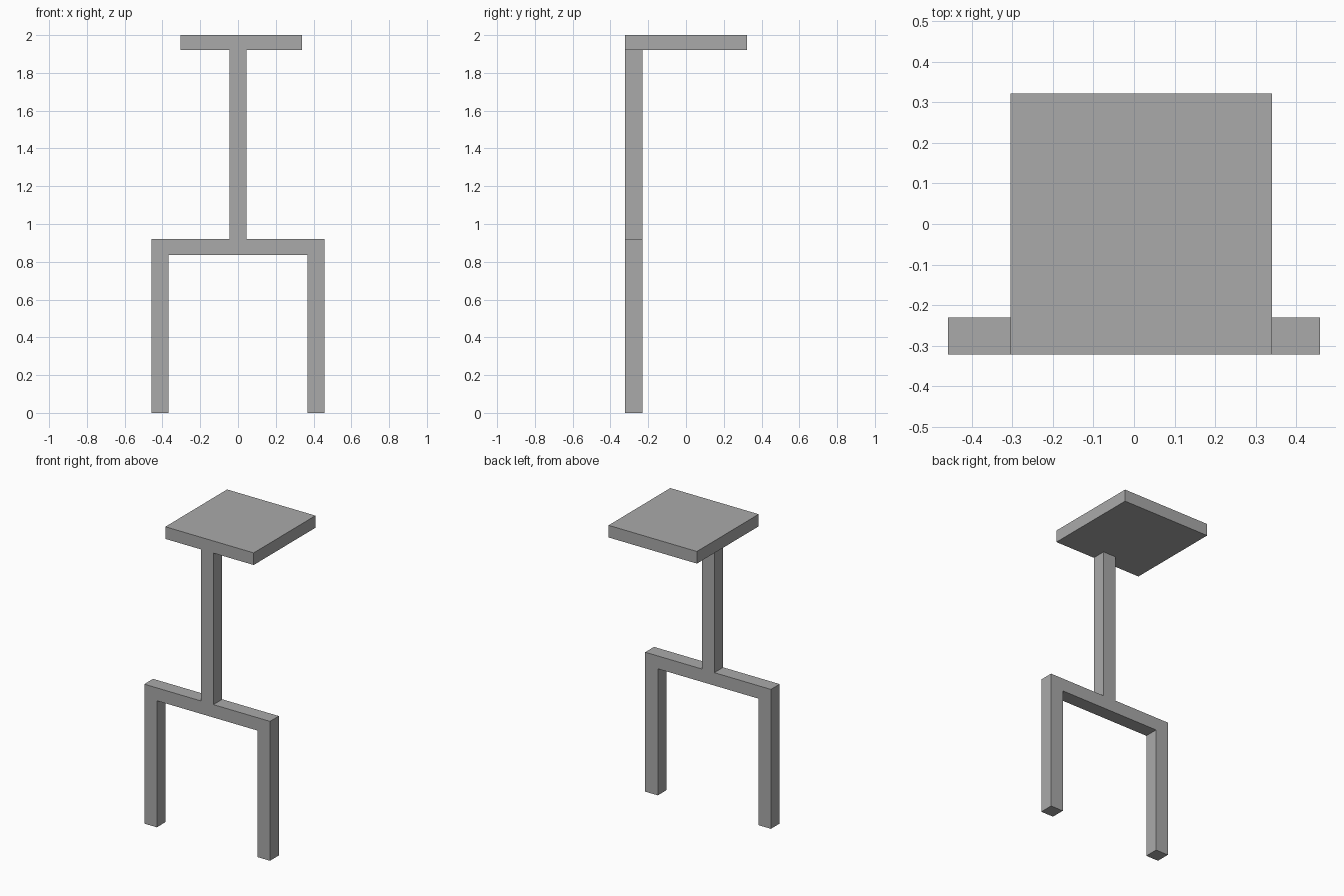
import bpy
import bmesh

cube = bpy.data.objects.get("Cube")
if cube:
    bpy.data.objects.remove(cube, do_unlink=True)

grey = bpy.data.materials.new("plain grey")
grey.use_nodes = True
colour = (0.4, 0.4, 0.4, 1)
grey.diffuse_color = colour
grey.node_tree.nodes["Principled BSDF"].inputs["Base Color"].default_value = colour

FRONT, BACK = -0.322, -0.23   # depth of the square bars
SIDE, INNER = 0.459, 0.367    # outer and inner faces of the legs
BAR_LOW, BAR_TOP, SEAT_LOW = 0.835, 0.92, 1.92


def extrude_profile(name, profile, y0, y1):
    """Extrude a flat-sided (x, z) outline from y0 to y1."""
    bm = bmesh.new()
    face = bm.faces.new([bm.verts.new((x, y0, z)) for x, z in profile])
    out = bmesh.ops.extrude_face_region(bm, geom=[face])
    moved = [v for v in out["geom"] if isinstance(v, bmesh.types.BMVert)]
    bmesh.ops.translate(bm, verts=moved, vec=(0, y1 - y0, 0))
    bmesh.ops.recalc_face_normals(bm, faces=bm.faces)
    mesh = bpy.data.meshes.new(name)
    bm.to_mesh(mesh)
    bm.free()
    mesh.materials.append(grey)
    obj = bpy.data.objects.new(name, mesh)
    bpy.context.collection.objects.link(obj)
    return obj


def rect(x0, x1, z0, z1):
    return [(x0, z0), (x1, z0), (x1, z1), (x0, z1)]


# Two legs and their crossbar, as one arch
half = [(INNER, BAR_LOW), (INNER, 0), (SIDE, 0), (SIDE, BAR_TOP)]
arch = half + [(-x, z) for x, z in reversed(half)]
extrude_profile("leg_frame", arch, FRONT, BACK)

# Upright post, standing on the crossbar
extrude_profile("post", rect(-0.046, 0.046, BAR_TOP, SEAT_LOW), FRONT, BACK)

# Square top plate, slightly off centre and reaching backwards
extrude_profile("top_plate", rect(-0.305, 0.34, SEAT_LOW, 2), FRONT, 0.322)
